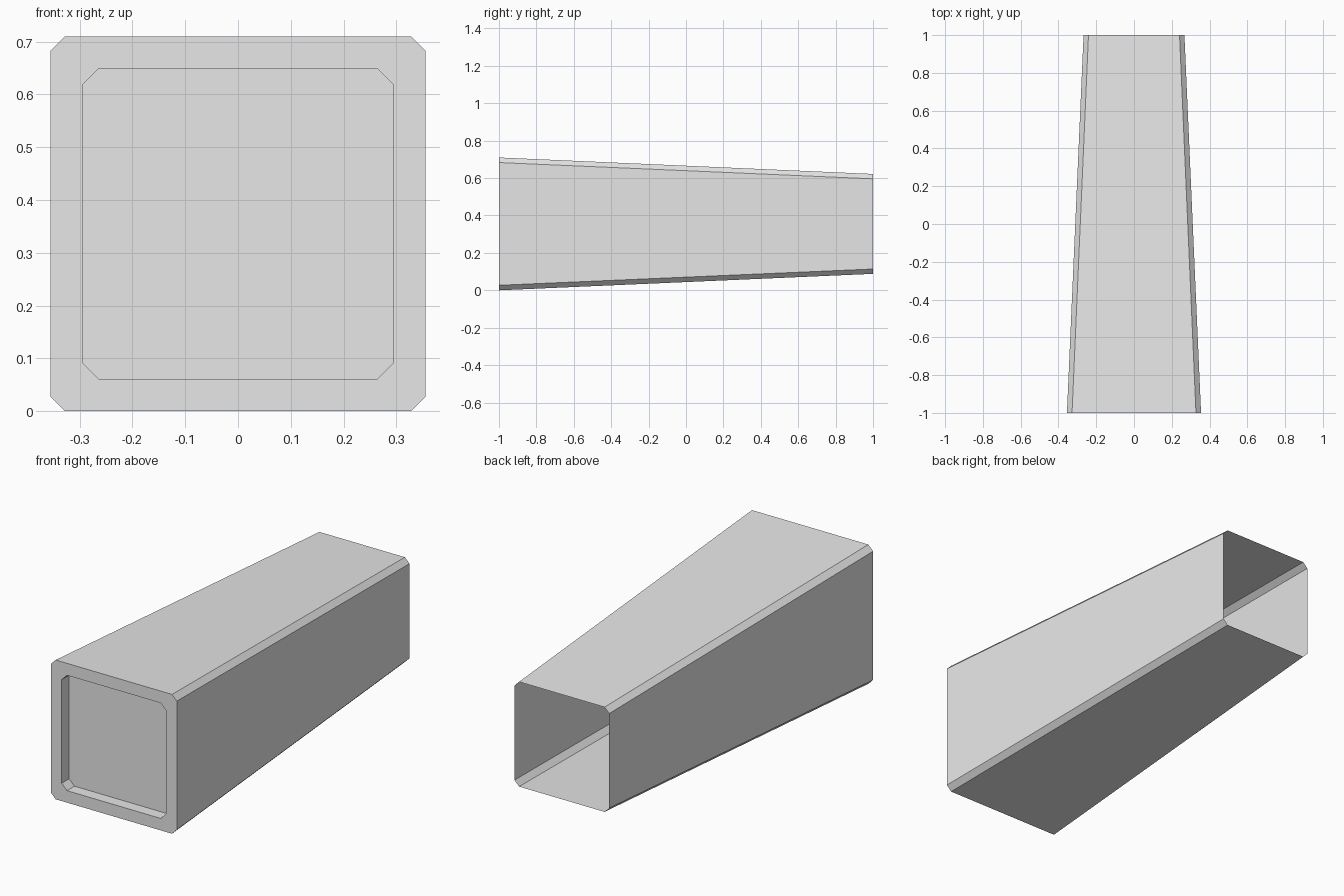
import bpy
import bmesh

cube = bpy.data.objects.get("Cube")
if cube:
    bpy.data.objects.remove(cube, do_unlink=True)

CENTRE_Z = 0.355


def make_material(name, colour):
    mat = bpy.data.materials.new(name)
    mat.use_nodes = True
    mat.diffuse_color = colour
    mat.node_tree.nodes["Principled BSDF"].inputs["Base Color"].default_value = colour
    return mat


def chamfered_ring(bm, half, chamfer, y):
    """Square ring with cut corners, counter-clockwise seen from the front."""
    c = half - chamfer
    corners = [(half, -c), (half, c), (c, half), (-c, half)]
    corners += [(-x, -z) for x, z in corners]
    return [bm.verts.new((x, y, CENTRE_Z + z)) for x, z in corners]


def bridge(bm, ring_a, ring_b):
    n = len(ring_a)
    for i in range(n):
        j = (i + 1) % n
        bm.faces.new((ring_a[i], ring_a[j], ring_b[j], ring_b[i]))


# Tapered thin shell, open at the back, with a rim and recessed front panel
bm = bmesh.new()
rings = [
    chamfered_ring(bm, 0.267, 0.026, 1.0),     # open back end
    chamfered_ring(bm, 0.355, 0.027, -1.0),    # front outer edge
    chamfered_ring(bm, 0.294, 0.03, -1.0),     # rim inner edge
    chamfered_ring(bm, 0.294, 0.03, -0.94),    # bottom of the recess
]
for a, b in zip(rings, rings[1:]):
    bridge(bm, a, b)
bm.faces.new(rings[-1])

mesh = bpy.data.meshes.new("tapered_housing")
bm.to_mesh(mesh)
bm.free()
mesh.materials.append(make_material("light grey", (0.8, 0.8, 0.8, 1.0)))
housing = bpy.data.objects.new("tapered_housing", mesh)
bpy.context.collection.objects.link(housing)
